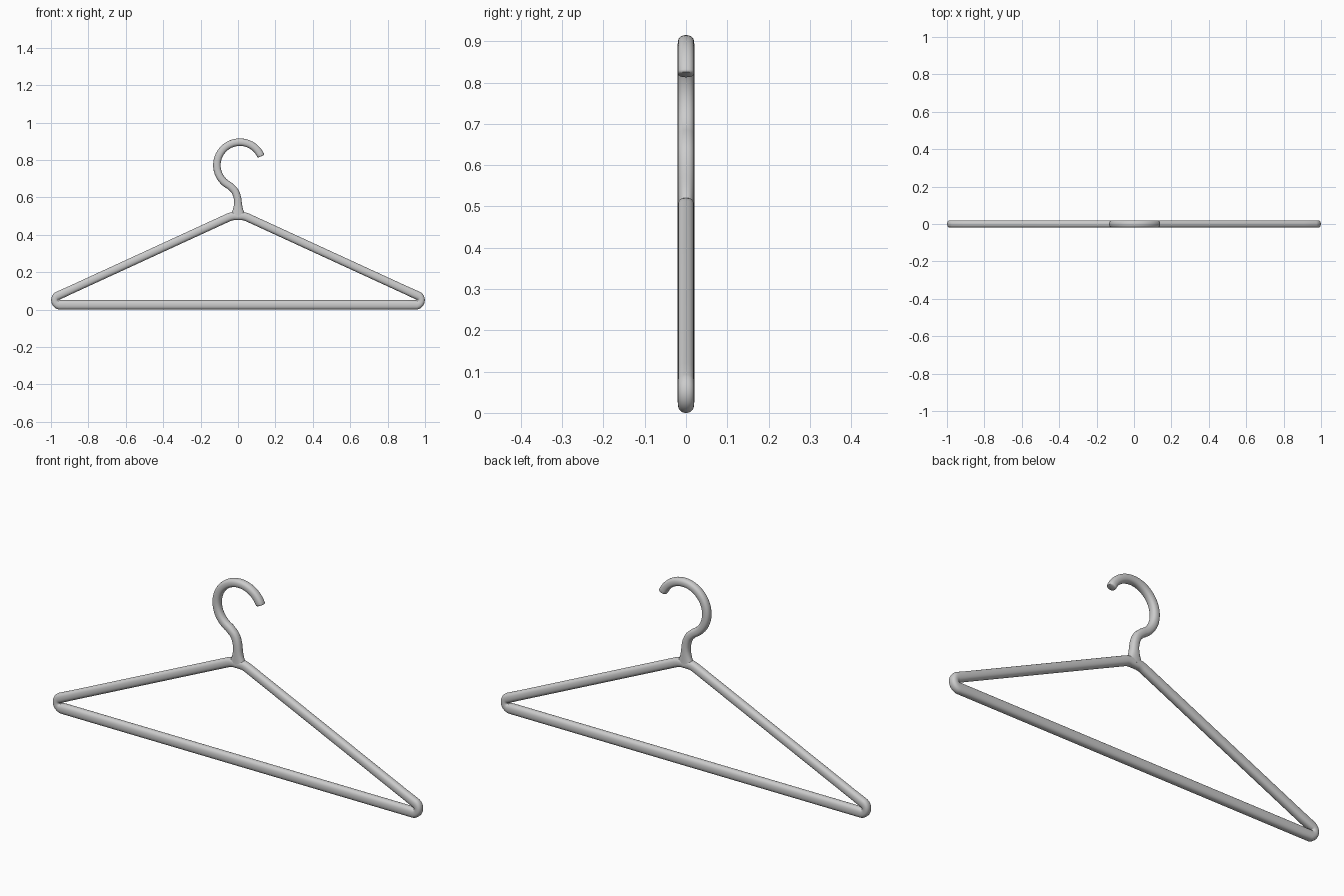
import bpy, bmesh
from math import sin, cos, radians, pi, copysign
from mathutils import Vector

if "Cube" in bpy.data.objects:
    bpy.data.objects.remove(bpy.data.objects["Cube"])

SIDES = 24


def section(a, b):
    """Softly squared oval: a = half width in the hanger plane, b = half depth in y."""
    p = 2 / 2.4
    pts = []
    for i in range(SIDES):
        t = 2 * pi * i / SIDES
        c, s = cos(t), sin(t)
        pts.append((a * copysign(abs(c) ** p, c), b * copysign(abs(s) ** p, s)))
    return pts


def sweep(name, path, closed=False):
    """Sweep the section along (x, z, half_width, half_depth) points in the XZ plane."""
    bm = bmesh.new()
    n = len(path)
    pos = [Vector((p[0], p[1])) for p in path]
    rings = []
    for i, (x, z, a, b) in enumerate(path):
        prev = pos[i - 1] if (closed or i > 0) else None
        nxt = pos[(i + 1) % n] if (closed or i < n - 1) else None
        t = Vector((0, 0))
        if prev is not None:
            t += (pos[i] - prev).normalized()
        if nxt is not None:
            t += (nxt - pos[i]).normalized()
        t.normalize()
        side = Vector((-t.y, t.x))
        rings.append([bm.verts.new((x + side.x * u, v, z + side.y * u))
                      for u, v in section(a, b)])
    for i in range(n if closed else n - 1):
        r, q = rings[i], rings[(i + 1) % n]
        for k in range(SIDES):
            m = (k + 1) % SIDES
            bm.faces.new((r[k], r[m], q[m], q[k]))
    if not closed:
        bm.faces.new(rings[0])
        bm.faces.new(rings[-1])
    bmesh.ops.recalc_face_normals(bm, faces=bm.faces)
    me = bpy.data.meshes.new(name)
    bm.to_mesh(me)
    bm.free()
    ob = bpy.data.objects.new(name, me)
    bpy.context.collection.objects.link(ob)
    bpy.ops.object.select_all(action='DESELECT')
    ob.select_set(True)
    bpy.context.view_layer.objects.active = ob
    bpy.ops.object.shade_smooth_by_angle(angle=radians(40))
    return ob


D = 0.02

# Triangular frame: left half from the bar through the rounded corner to the apex
half = [(-0.90, 0.025, 0.025, D)]
for i in range(13):
    t = radians(270 - (270 - 114.7) * i / 12)
    w = 0.025 - 0.005 * sin(pi * i / 12) - 0.002 * i / 12
    half.append((-0.955 + 0.025 * cos(t), 0.05 + 0.025 * sin(t), w, D))
half += [(-0.90, 0.1025, 0.022, D), (-0.05, 0.493, 0.022, D),
         (-0.036, 0.498, 0.022, D), (-0.022, 0.5, 0.022, D)]
frame = half + [(-x, z, a, b) for x, z, a, b in reversed(half)]
sweep("frame", frame, closed=True)

# Hook: flared neck, S bend, then a round open loop with a softened tip
hook = [(0, 0.495, 0.046, D), (0, 0.515, 0.036, D), (0, 0.53, 0.029, D),
        (0, 0.55, 0.0235, D), (0, 0.57, 0.0205, D), (-0.002, 0.592, D, D),
        (-0.007, 0.612, D, D), (-0.014, 0.629, D, D), (-0.022, 0.641, D, D),
        (-0.034, 0.652, D, D)]
for i in range(37):
    t = radians(243 - 218 * i / 36)
    hook.append((0.01 + 0.123 * cos(t), 0.772 + 0.123 * sin(t), D, D))
for ang, s in ((23.6, 0.95), (22.6, 0.82)):
    t = radians(ang)
    hook.append((0.01 + 0.123 * cos(t), 0.772 + 0.123 * sin(t), D * s, D * s))
sweep("hook", hook)
